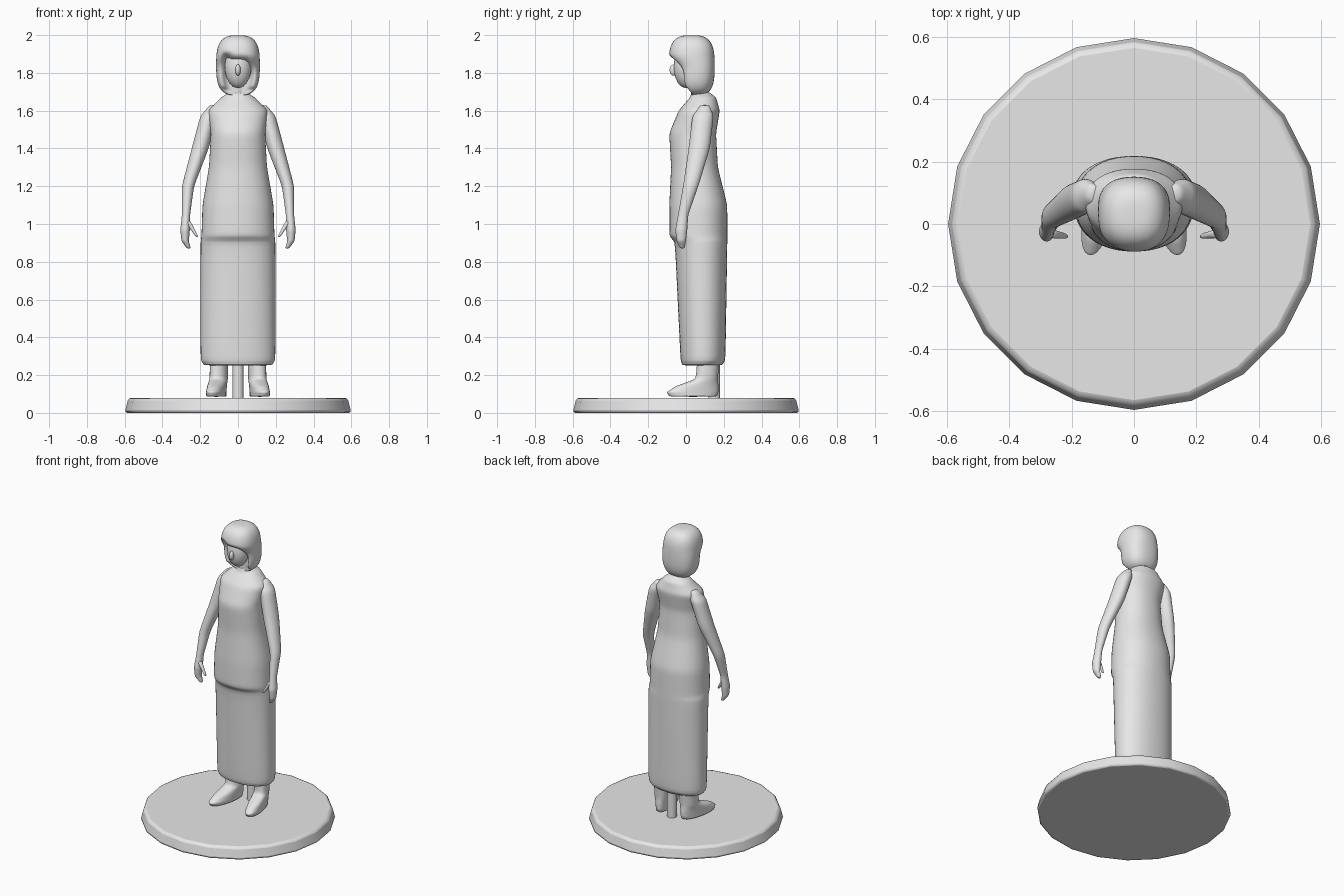
import bpy, bmesh, math

cube = bpy.data.objects.get("Cube")
if cube:
    bpy.data.objects.remove(cube, do_unlink=True)

shade = 0.8
grey = bpy.data.materials.new("plain grey")
grey.use_nodes = True
grey.diffuse_color = (shade, shade, shade, 1)
principled = grey.node_tree.nodes["Principled BSDF"]
principled.inputs["Base Color"].default_value = grey.diffuse_color


def power(value, exponent):
    """Signed root that squares off a sine or cosine."""
    return math.copysign(abs(value) ** (2 / exponent), value)


def refine(keys, steps=4):
    """Insert evenly spaced rows between the key rows."""
    rows = []
    for start, end in zip(keys, keys[1:]):
        for step in range(steps):
            blend = step / steps
            rows.append([a + (b - a) * blend for a, b in zip(start, end)])
    return rows + [keys[-1]]


def front_to_back(height, half_width, front, back, x=0):
    """Ring given by its front and back edges."""
    return x, (front + back) / 2, height, half_width, (back - front) / 2


def loft(name, rings, sides=16, squareness=2, reshape=None, mirrored=False):
    """Skin rings of centre x, y, z, half width and half depth."""
    bm = bmesh.new()
    loops = []
    for cx, cy, z, half_width, half_depth in rings:
        loop = []
        for side in range(sides):
            angle = math.tau * side / sides
            x = cx + half_width * power(math.cos(angle), squareness)
            y = cy + half_depth * power(math.sin(angle), squareness)
            loop.append(bm.verts.new(reshape(x, y, z) if reshape else (x, y, z)))
        loops.append(loop)
    for low, high in zip(loops, loops[1:]):
        for side in range(sides):
            following = (side + 1) % sides
            bm.faces.new((low[side], low[following], high[following], high[side]))
    bm.faces.new(loops[0])
    bm.faces.new(loops[-1])
    bmesh.ops.recalc_face_normals(bm, faces=bm.faces)
    mesh = bpy.data.meshes.new(name)
    bm.to_mesh(mesh)
    bm.free()
    mesh.materials.append(grey)
    mesh.shade_smooth()
    part = bpy.data.objects.new(name, mesh)
    bpy.context.collection.objects.link(part)
    if mirrored:
        part.modifiers.new("Mirror", "MIRROR").use_mirror_merge = False
    part.modifiers.new("Subdivision", "SUBSURF").levels = 1
    return part


def finish_primitive(name):
    """Name and colour the primitive that was just added."""
    part = bpy.context.object
    part.name = name
    part.data.materials.append(grey)
    bpy.ops.object.shade_smooth_by_angle(angle=math.radians(40))
    return part


def ellipsoid(name, location, scale):
    bpy.ops.mesh.primitive_uv_sphere_add(segments=24, ring_count=16, radius=1, location=location)
    bpy.context.object.scale = scale
    return finish_primitive(name)


# Round twenty-sided stand, its upper part sloping in
bpy.ops.mesh.primitive_cone_add(vertices=20, radius1=0.6, radius2=0.58, depth=0.08,
                                location=(0, 0, 0.04), rotation=(0, 0, math.tau / 4))
base = finish_primitive("base")
bevel = base.modifiers.new("Soft rim", "BEVEL")
bevel.width = 0.015
bevel.segments = 2
bevel.limit_method = "ANGLE"

# Support post between the heels
bpy.ops.mesh.primitive_cylinder_add(vertices=16, radius=0.03, depth=0.24, location=(0, 0.15, 0.19))
finish_primitive("support_post")

# Long dress: height, half width, front edge, back edge
dress = [
    (0.25, 0.18, -0.02, 0.19),
    (0.28, 0.2, -0.03, 0.21),
    (0.9, 0.2, -0.06, 0.22),
    (0.94, 0.195, -0.09, 0.22),
    (1.1, 0.19, -0.09, 0.22),
    (1.3, 0.155, -0.08, 0.17),
    (1.48, 0.145, -0.09, 0.16),
    (1.6, 0.16, -0.04, 0.18),
    (1.67, 0.09, 0.02, 0.16),
    (1.7, 0.04, 0.03, 0.12),
]
loft("dress", [front_to_back(*row) for row in refine(dress)], sides=24, squareness=2.2)
ellipsoid("neck", (0, 0.07, 1.72), (0.045, 0.045, 0.1))

# Arms and hands: centre x, y, z and half width, deeper than wide
arm = [
    (0.13, 0.1, 1.63, 0.02),
    (0.155, 0.09, 1.57, 0.046),
    (0.2, 0.07, 1.4, 0.046),
    (0.265, 0.025, 1.2, 0.033),
    (0.275, -0.015, 1.05, 0.022),
    (0.28, -0.025, 0.97, 0.026),
    (0.28, -0.025, 0.91, 0.02),
    (0.26, -0.02, 0.87, 0.01),
]
loft("arms", [(x, y, z, r, r * 1.25) for x, y, z, r in refine(arm)], mirrored=True)
thumb = [(0.27, -0.03, 1.02, 0.016), (0.215, -0.04, 0.93, 0.008)]
loft("thumbs", [(x, y, z, r, r) for x, y, z, r in refine(thumb)], sides=12, mirrored=True)


def turn_out(x, y, z):
    """Lean the toes away from the middle."""
    return x + (0.12 - y) * 0.18, y, z


# Feet and ankles: height, front edge, back edge
foot = [
    (0.085, -0.09, 0.165),
    (0.11, -0.105, 0.175),
    (0.14, -0.06, 0.175),
    (0.18, 0.05, 0.17),
    (0.3, 0.06, 0.18),
]
loft("feet", [front_to_back(z, 0.048, front, back, x=0.1) for z, front, back in refine(foot)],
     squareness=2.2, reshape=turn_out, mirrored=True)

# Face and nose
ellipsoid("face", (0, 0, 1.83), (0.07, 0.065, 0.11))
ellipsoid("nose", (0, -0.065, 1.815), (0.014, 0.022, 0.03))


def part_fringe(x, y, z):
    """Hollow the face opening under a fringe swept to one side."""
    inside = z < 1.86 - 0.4 * x and abs(x) < 0.072
    return x, max(y, 0.03) if inside else y, z


# Bobbed hair: a squared-off dome with a fringe that juts forward
hair = []
steps = 24
for step in range(1, steps):
    angle = math.pi * step / steps
    height = 1.84 + 0.16 * power(math.cos(angle), 3)
    size = power(math.sin(angle), 3)
    fringe = height > 1.86
    depth, centre = (0.123, 0.03) if fringe else (0.1, 0.053)
    hair.append((0, centre, height, 0.117 * size, depth * size))
loft("hair", hair, sides=24, squareness=2.4, reshape=part_fringe)
